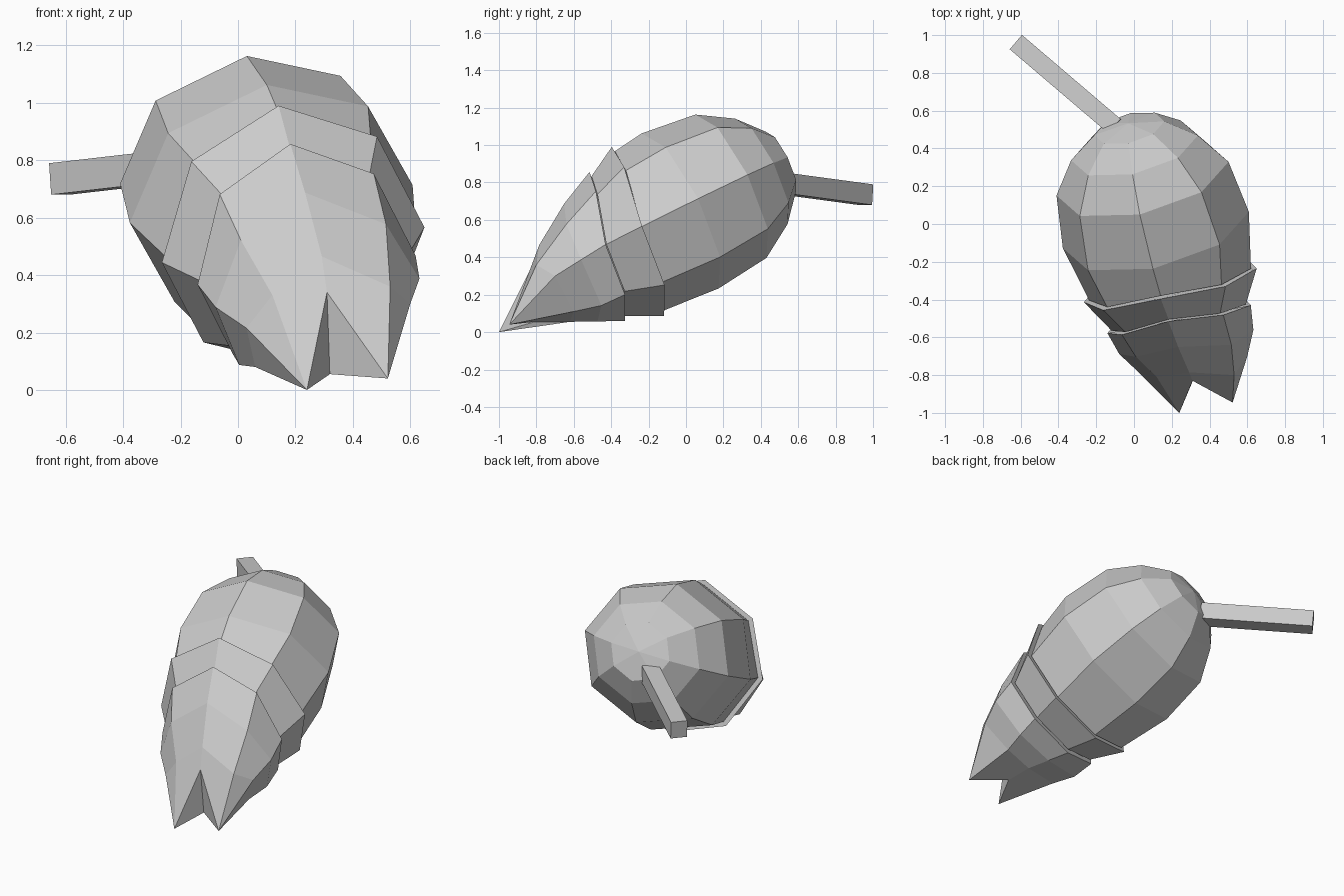
import bpy, bmesh
from math import sin, cos, pi
from mathutils import Vector

if "Cube" in bpy.data.objects:
    bpy.data.objects.remove(bpy.data.objects["Cube"])

# Tilted axis of the pod: running from the stem end down to the forked tip
CENTRE = Vector((0.045, 0.24, 0.78))
AXIS = Vector((0.228, -0.875, -0.426)).normalized()
SIDE = Vector((0.97, 0.19, 0.13))
SIDE = (SIDE - AXIS * SIDE.dot(AXIS)).normalized()
UP = AXIS.cross(SIDE)
N = 8


def ring(s, a, b, sweep=0.0):
    """Eight-sided section at distance s; sweep pulls the upper corners back."""
    pts = []
    for i in range(N):
        t = 2 * pi * i / N
        back = sweep * max(0.0, cos(t)) ** 1.6
        pts.append(CENTRE + AXIS * (s - back) + SIDE * a * sin(t) + UP * b * cos(t))
    return pts


def loft(name, rings, start_pole=None, fold_end=False):
    bm = bmesh.new()
    rows = [[bm.verts.new(p) for p in r] for r in rings]
    for r0, r1 in zip(rows, rows[1:]):
        for i in range(N):
            j = (i + 1) % N
            bm.faces.new((r0[i], r0[j], r1[j], r1[i]))
    if start_pole is not None:
        pole = bm.verts.new(start_pole)
        for i in range(N):
            bm.faces.new((pole, rows[0][(i + 1) % N], rows[0][i]))
    else:
        bm.faces.new(rows[0][::-1])
    if fold_end:
        e = rows[-1]   # the two inner walls of the notch
        bm.faces.new((e[0], e[1], e[4]))
        bm.faces.new((e[0], e[4], e[5]))
        bmesh.ops.remove_doubles(bm, verts=bm.verts[:], dist=0.0005)
    else:
        bm.faces.new(rows[-1])
    bmesh.ops.recalc_face_normals(bm, faces=bm.faces[:])
    me = bpy.data.meshes.new(name)
    bm.to_mesh(me)
    bm.free()
    ob = bpy.data.objects.new(name, me)
    bpy.context.collection.objects.link(ob)
    return ob


# Rounded body
loft("pod_body",
     [ring(-0.305, 0.19, 0.18), ring(-0.186, 0.345, 0.315),
      ring(0.0, 0.468, 0.428), ring(0.31, 0.506, 0.463),
      ring(0.64, 0.44, 0.44, 0.155)],
     start_pole=CENTRE - AXIS * 0.335)

# Overlapping middle sleeve
loft("middle_sleeve",
     [ring(0.645, 0.47, 0.468, 0.155), ring(0.84, 0.365, 0.375, 0.18)])

# Forked tip: sleeve rim, waist ring, then two points with a notch between
waist = [Vector(p) for p in (
    (0.292, -0.785, 0.465), (0.53, -0.80, 0.36), (0.60, -0.70, 0.30), (0.50, -0.60, 0.11),
    (0.32, -0.62, 0.055), (0.06, -0.70, 0.08), (0.03, -0.79, 0.215), (0.12, -0.81, 0.33))]
tip_l, tip_r = Vector((0.24, -1.0, 0.0)), Vector((0.522, -0.945, 0.04))
notch_top, notch_low = Vector((0.31, -0.83, 0.34)), Vector((0.32, -0.81, 0.055))
rim = ring(0.85, 0.39, 0.40, 0.19)
# slightly swollen section halfway to the waist
mid = [p.lerp(w, 0.5) + (p - (CENTRE + AXIS * 0.85)) * 0.06 for p, w in zip(rim, waist)]
mid[4] = rim[4].lerp(waist[4], 0.5)
loft("forked_tip",
     [rim, mid, waist,
      [notch_top, tip_r, tip_r, tip_r, notch_low, tip_l, tip_l, tip_l]],
     fold_end=True)

# Square stem
a, b = Vector((-0.10, 0.515, 0.795)), Vector((-0.622, 0.96, 0.735))
bpy.ops.mesh.primitive_cube_add(size=1)
stem = bpy.context.object
stem.name = "stem"
run = (b - a).normalized()
across = run.cross(Vector((0, 0, 1))).normalized()
lift = across.cross(run)
for v in stem.data.vertices:
    x, y, z = v.co
    v.co = (a + b) / 2 + (b - a) * x + across * y * 0.1 + lift * z * 0.11
